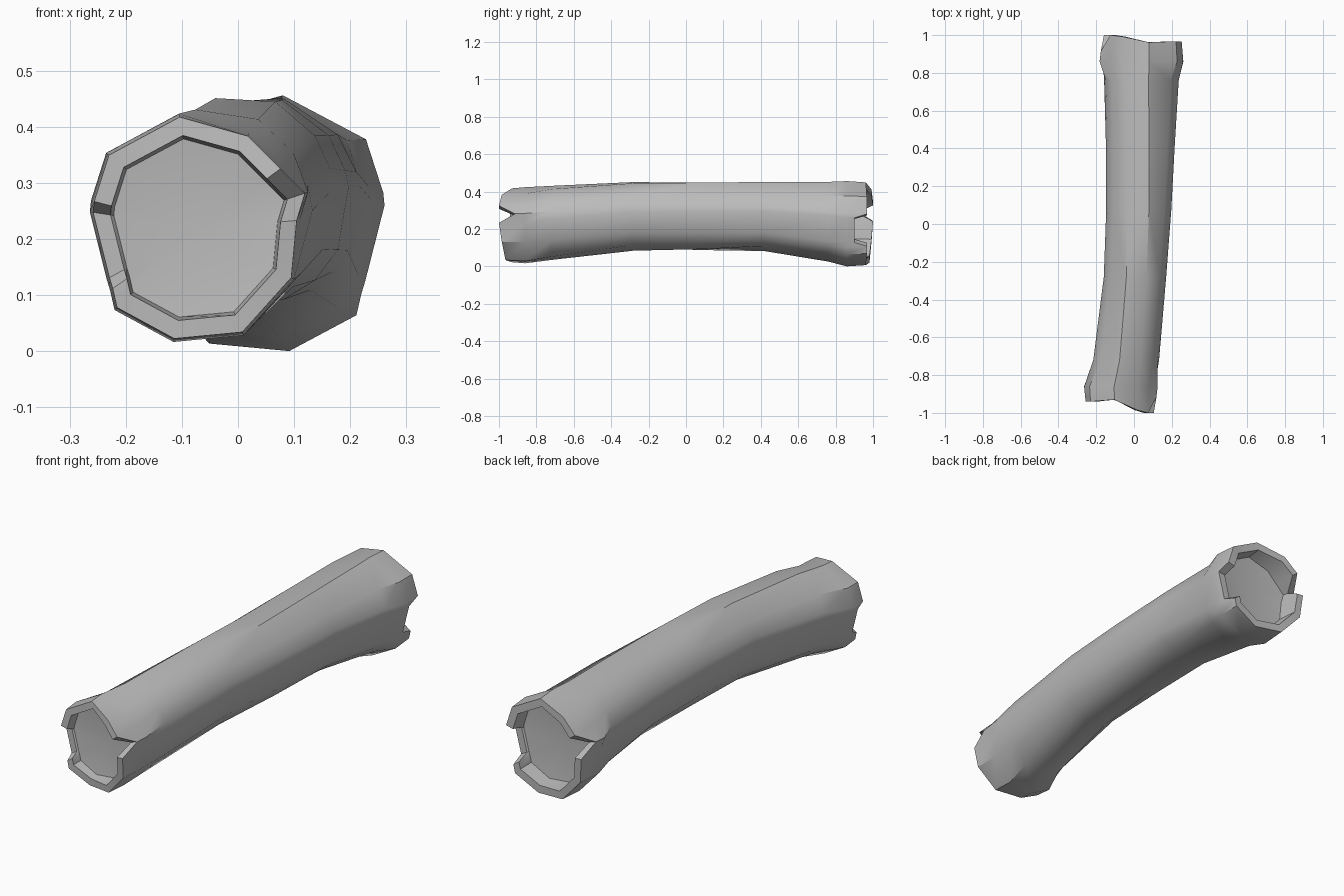
import bpy
import bmesh
from math import atan2, cos, sin, pi

cube = bpy.data.objects.get("Cube")
if cube:
    bpy.data.objects.remove(cube)

# Broken end outline: x, z and how far each point of the rim reaches
RIM = [(.125, .285, .915), (.08, .33, 1), (.02, .39, .985), (-.105, .425, .93),
       (-.235, .355, .94), (-.262, .27, .94), (-.264, .25, .9), (-.234, .13, .9),
       (-.228, .11, .94), (-.22, .075, .94), (-.115, .018, .93), (.01, .03, .965),
       (.10, .13, .985), (.11, .235, 1)]
N = len(RIM)
CX, CZ = -.07, .22

# Shaft sections: y, centre x, centre z, radius x, radius z
SHAFT = [(-.72, -.042, .235, .172, .197), (-.28, .005, .272, .163, .184),
         (.07, .025, .271, .17, .184), (.42, .034, .271, .18, .184),
         (.76, .04, .241, .195, .212)]


def front_point(p, scale, reach):
    return (CX + (p[0] - CX) * scale, -reach, CZ + (p[1] - CZ) * scale)


def back_point(p, scale, reach):
    return (.04 - (p[0] - CX) * scale * 1.14, reach, .228 + (p[1] - CZ) * scale * 1.12)


def end_rings(place, rim):
    """Flared collar, rim edge, rim inner edge and floor of the hollow."""
    return [[place(p, 1, .86) for p in rim],
            [place(p, .97, p[2]) for p in rim],
            [place(p, .81, p[2]) for p in rim],
            [place(p, .78, .893) for p in rim]]


def unwrapped(angles):
    out = [angles[0]]
    for a in angles[1:]:
        while a < out[-1]:
            a += 2 * pi
        out.append(a)
    return out


# The back end is the front end turned half round, so its points run the other way
back_rim = [(x, z, r if r < .925 else 1 - (1 - r) * .55)
            for x, z, r in (RIM[(5 - i) % N] for i in range(N))]
front_angles = unwrapped([atan2(z - CZ, x - CX) for x, z, r in RIM])
back_angles = unwrapped([atan2(z - CZ, CX - x) for x, z, r in back_rim])

rings = end_rings(front_point, RIM)[::-1]
for y, cx, cz, rx, rz in SHAFT:
    t = (y + .86) / 1.72
    blend = [a + (b - a) * t for a, b in zip(front_angles, back_angles)]
    rings.append([(cx + rx * 1.02 * cos(a), y, cz + rz * 1.02 * sin(a)) for a in blend])
rings += end_rings(back_point, back_rim)

# Skin the rings and close the hollows
bm = bmesh.new()
loops = [[bm.verts.new(co) for co in ring] for ring in rings]
for a, b in zip(loops, loops[1:]):
    for i in range(N):
        j = (i + 1) % N
        bm.faces.new((a[i], a[j], b[j], b[i]))
for loop, centre in ((loops[0], (CX, -.875, CZ)), (loops[-1], (.04, .875, .228))):
    hub = bm.verts.new(centre)
    for i in range(N):
        bm.faces.new((loop[i], loop[(i + 1) % N], hub))
lowest = min(v.co.z for v in bm.verts)
for v in bm.verts:
    v.co.z -= lowest
bmesh.ops.recalc_face_normals(bm, faces=bm.faces)
mesh = bpy.data.meshes.new("hollow_shaft")
bm.to_mesh(mesh)
bm.free()

# Plain grey surface
grey = bpy.data.materials.new("plain grey")
grey.use_nodes = True
colour = (.5, .5, .5, 1)
grey.diffuse_color = colour
grey.node_tree.nodes["Principled BSDF"].inputs["Base Color"].default_value = colour
mesh.materials.append(grey)

shaft = bpy.data.objects.new("hollow_shaft", mesh)
bpy.context.collection.objects.link(shaft)
bpy.context.view_layer.objects.active = shaft
shaft.select_set(True)
bpy.ops.object.shade_smooth_by_angle(angle=pi / 5)
